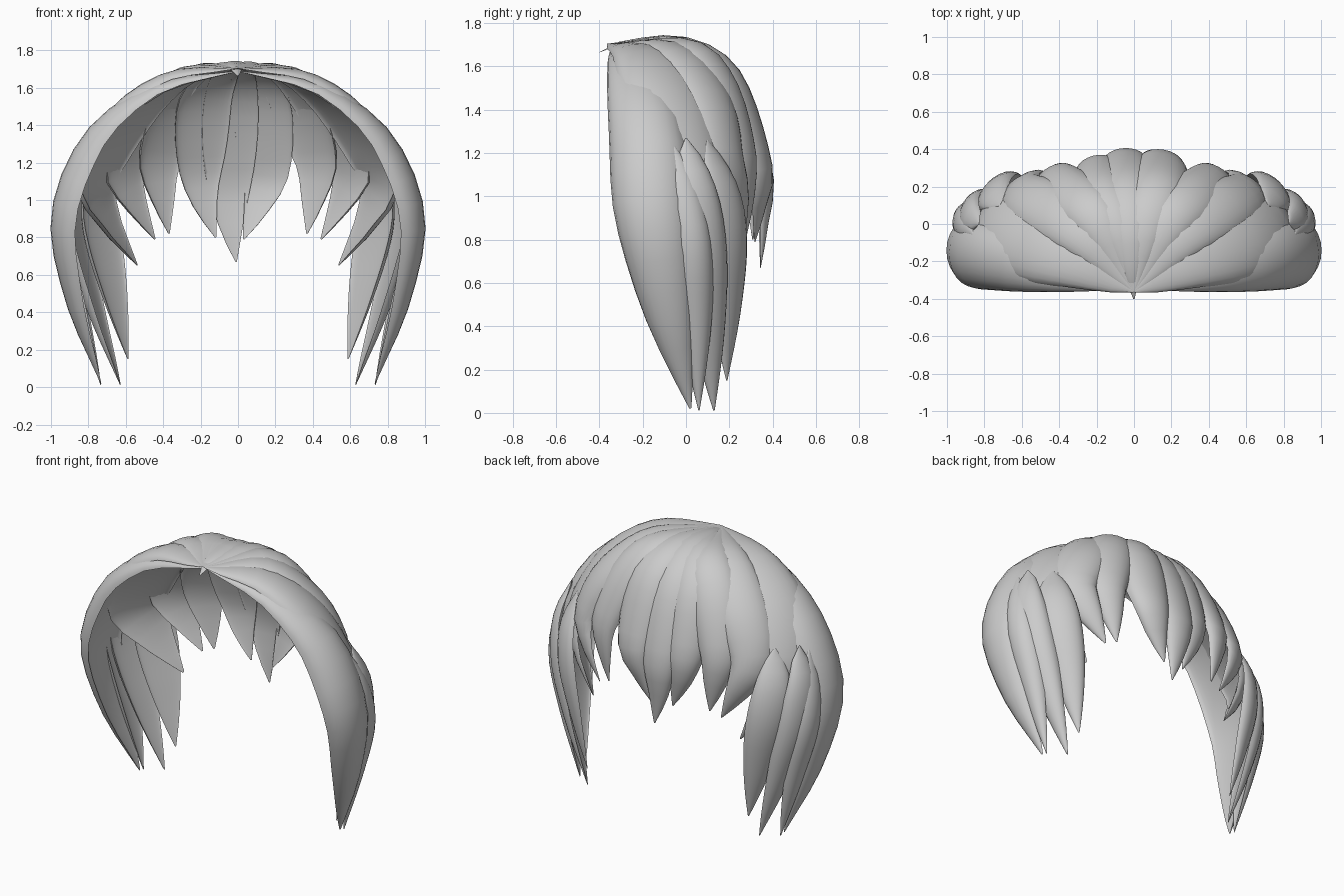
import bpy, bmesh, math
from mathutils import Vector

if "Cube" in bpy.data.objects:
    bpy.data.objects.remove(bpy.data.objects["Cube"])

STEPS, ARC = 16, 12


def spline(pts, n):
    """Smooth path through the points, resampled to even spacing."""
    p = [Vector(q) for q in pts]
    p = [2 * p[0] - p[1]] + p + [2 * p[-1] - p[-2]]
    fine = []
    for i in range(1, len(p) - 2):
        a, b, c, d = p[i - 1:i + 3]
        for k in range(20):
            t = k / 20
            fine.append(0.5 * (2 * b + (c - a) * t + (2 * a - 5 * b + 4 * c - d) * t ** 2
                               + (3 * b - a - 3 * c + d) * t ** 3))
    fine.append(p[-2])
    dist = [0]
    for u, v in zip(fine, fine[1:]):
        dist.append(dist[-1] + (v - u).length)
    out, j = [], 0
    for i in range(n + 1):
        s = dist[-1] * i / n
        while j < len(fine) - 2 and dist[j + 1] < s:
            j += 1
        f = (s - dist[j]) / (dist[j + 1] - dist[j])
        out.append(fine[j].lerp(fine[j + 1], f))
    return out


def lock(name, pts, azimuth, width, depth, peak=0.5, mirror=False):
    """Leaf-shaped lock: the path is its outer crest, the section domed with a shallow underside."""
    if mirror:
        pts = [(-x, y, z) for x, y, z in pts]
        azimuth = 180 - azimuth
    path = spline(pts, STEPS)
    a = math.radians(azimuth)
    side = Vector((-math.sin(a), math.cos(a), 0))
    power = math.log(0.5) / math.log(peak)
    bm = bmesh.new()
    rings = []
    for i, c in enumerate(path):
        t = i / STEPS
        tan = (path[min(i + 1, STEPS)] - path[max(i - 1, 0)]).normalized()
        w_dir = (side - tan * side.dot(tan)).normalized()
        nrm = tan.cross(w_dir)
        if nrm.dot(Vector((math.cos(a), math.sin(a), 0.8))) < 0:
            nrm = -nrm
        s = max(0.015, math.sin(math.pi * t ** power)) ** 0.85
        d = depth * s * min(1, 0.6 + 0.9 * t)      # flatter near the crown
        ring = []
        for k in range(2 * ARC):
            th = math.pi * k / ARC
            h = math.sin(th) if k <= ARC else -0.25 * math.sin(th)
            ring.append(bm.verts.new(c + w_dir * (width * s * math.cos(th)) + nrm * (d * (h - 1))))
        rings.append(ring)
    n = 2 * ARC
    for r, q in zip(rings, rings[1:]):
        for k in range(n):
            bm.faces.new((r[k], r[(k + 1) % n], q[(k + 1) % n], q[k]))
    bm.faces.new(rings[0])
    bm.faces.new(rings[-1][::-1])
    bmesh.ops.recalc_face_normals(bm, faces=bm.faces)
    me = bpy.data.meshes.new(name)
    bm.to_mesh(me)
    bm.free()
    ob = bpy.data.objects.new(name, me)
    bpy.context.collection.objects.link(ob)
    bpy.context.view_layer.objects.active = ob
    ob.select_set(True)
    bpy.ops.object.shade_smooth_by_angle(angle=math.radians(50))
    ob.select_set(False)


root = (0, -0.36, 1.705)

# Locks found on both sides: name, crest path, facing angle, half width, depth, widest point
paired = [
    ("front_side_lock", [(0, -.34, 1.69), (.45, -.25, 1.625), (.82, -.18, 1.36), (1.0, -.15, .92),
                         (.92, -.08, .45), (.735, .02, .02)], 0, .185, .14, .5),
    ("upper_side_lock", [root, (.35, -.17, 1.69), (.66, -.04, 1.47), (.82, .06, 1.12),
                         (.72, .14, .87), (.54, .2, .65)], 31, .225, .12, .47),
    ("upper_rear_lock", [root, (.28, -.05, 1.71), (.52, .14, 1.49), (.65, .22, 1.18),
                         (.57, .26, .97), (.445, .265, .79)], 50, .17, .1, .5),
    ("rear_lock", [root, (.2, .02, 1.725), (.35, .2, 1.55), (.45, .3, 1.22),
                   (.42, .305, 1.0), (.37, .28, .82)], 62, .155, .1, .52),
    ("lower_side_lock_1", [(.86, -.06, 1.24), (.95, -.01, 1.02), (.965, .03, .75),
                           (.87, .05, .4), (.735, .06, .01)], 5, .1, .09, .4),
    ("lower_side_lock_2", [(.83, 0, 1.27), (.92, .06, 1.05), (.91, .1, .75),
                           (.79, .12, .38), (.63, .13, .01)], 20, .12, .09, .38),
    ("lower_side_lock_3", [(.72, .1, 1.26), (.78, .19, 1.05), (.77, .23, .8),
                           (.69, .22, .48), (.59, .19, .15)], 45, .13, .08, .38),
]
for name, pts, az, w, d, peak in paired:
    for m, label in ((False, "right"), (True, "left")):
        lock(f"{label}_{name}", pts, az, w, d, peak, m)

# Three uneven locks down the middle of the back
lock("centre_lock", [(0, -.4, 1.665), (-.01, -.3, 1.715), (-.02, 0, 1.735), (-.04, .25, 1.56), (-.05, .4, 1.12),
                     (-.04, .38, .87), (-.01, .345, .67)], 92, .15, .09, .52)
lock("centre_left_lock", [root, (-.1, 0, 1.73), (-.2, .23, 1.56), (-.22, .36, 1.18),
                          (-.19, .35, .98), (-.12, .31, .8)], 105, .15, .1, .52)
lock("centre_right_lock", [root, (.07, 0, 1.735), (.14, .25, 1.575), (.16, .395, 1.15),
                           (.11, .37, .96), (.03, .32, .79)], 80, .16, .1, .52)
